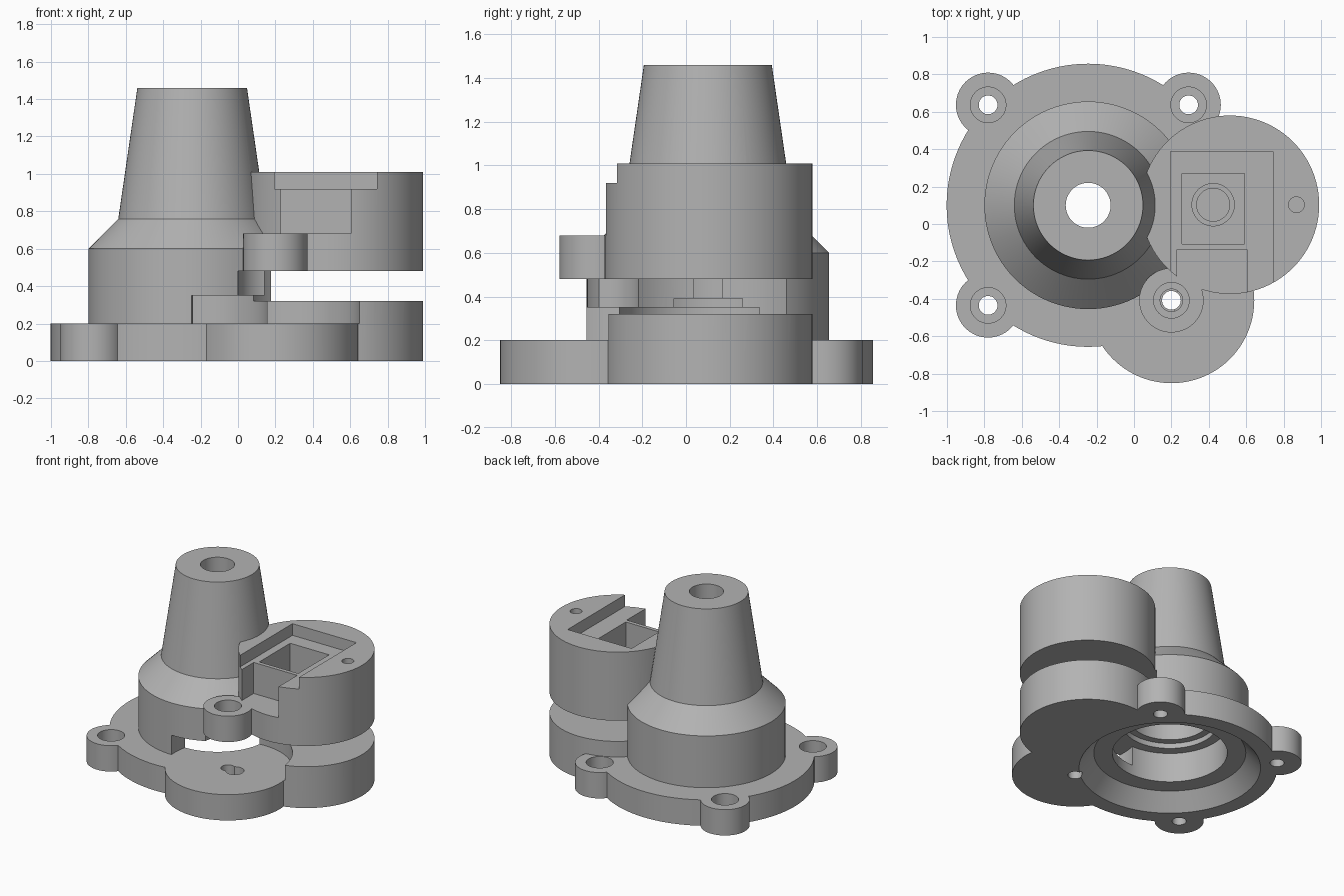
import bpy
import bmesh
import math

SEGMENTS = 96
MAIN = (-0.245, 0.1)      # axis of the tapered tower
MOTOR = (0.513, 0.103)    # axis of the motor pod
SCREW = (0.2, -0.408)     # axis of the front lobe and its lug
EARS = [(-0.78, 0.637), (0.292, 0.637), (-0.78, -0.435)]

default = bpy.data.objects.get("Cube")
if default:
    bpy.data.objects.remove(default, do_unlink=True)

grey = bpy.data.materials.new("plain grey")
grey.use_nodes = True
COLOUR = (0.45, 0.45, 0.45, 1)
grey.diffuse_color = COLOUR
grey.node_tree.nodes["Principled BSDF"].inputs["Base Color"].default_value = COLOUR


def finish(name, bm):
    """Turn a bmesh into an object with the shared material."""
    bmesh.ops.recalc_face_normals(bm, faces=bm.faces)
    mesh = bpy.data.meshes.new(name)
    bm.to_mesh(mesh)
    bm.free()
    mesh.materials.append(grey)
    obj = bpy.data.objects.new(name, mesh)
    bpy.context.collection.objects.link(obj)
    return obj


def turned(name, centre, profile):
    """Solid of revolution from (radius, height) pairs, capped at both ends."""
    bm = bmesh.new()
    rings = []
    for r, z in profile:
        angles = [2 * math.pi * i / SEGMENTS for i in range(SEGMENTS)]
        rings.append([bm.verts.new((centre[0] + r * math.cos(a),
                                    centre[1] + r * math.sin(a), z)) for a in angles])
    for low, high in zip(rings, rings[1:]):
        for i in range(SEGMENTS):
            j = (i + 1) % SEGMENTS
            bm.faces.new((low[i], low[j], high[j], high[i]))
    bm.faces.new(rings[0][::-1])
    bm.faces.new(rings[-1])
    return finish(name, bm)


def cylinder(name, centre, r, z0, z1):
    return turned(name, centre, [(r, z0), (r, z1)])


def box(name, x, y, z):
    bm = bmesh.new()
    bmesh.ops.create_cube(bm, size=1)
    for v in bm.verts:
        for axis, (low, high) in enumerate((x, y, z)):
            v.co[axis] = low if v.co[axis] < 0 else high
    return finish(name, bm)


def combine(target, tool, operation):
    """Boolean the tool into the target, then remove the tool."""
    tool.hide_render = True
    mod = target.modifiers.new(tool.name, 'BOOLEAN')
    mod.operation = operation
    mod.solver = 'EXACT'
    mod.object = tool
    bpy.context.view_layer.objects.active = target
    bpy.ops.object.modifier_apply(modifier=mod.name)
    bpy.data.objects.remove(tool, do_unlink=True)


# Tower with shoulder and taper
housing = turned("gear_housing", MAIN, [(0.555, 0), (0.555, 0.6), (0.395, 0.76), (0.293, 1.46)])

# Flange, ears, front lobe and motor base
combine(housing, cylinder("flange", MAIN, 0.757, 0, 0.2), 'UNION')
for spot in EARS:
    combine(housing, cylinder("ear", spot, 0.172, 0, 0.2), 'UNION')
combine(housing, cylinder("front_lobe", SCREW, 0.443, 0, 0.2), 'UNION')
combine(housing, cylinder("motor_base", MOTOR, 0.477, 0, 0.32), 'UNION')

# Clearances for the front lobe, the lug and the slot below the pod
combine(housing, cylinder("lobe_clearance", SCREW, 0.452, 0.2, 0.35), 'DIFFERENCE')
combine(housing, cylinder("lug_clearance", SCREW, 0.2, 0.3, 0.48), 'DIFFERENCE')
combine(housing, cylinder("motor_slot", MOTOR, 0.49, 0.32, 0.48), 'DIFFERENCE')

# Motor pod and screw lug
combine(housing, cylinder("motor_pod", MOTOR, 0.477, 0.48, 1.01), 'UNION')
combine(housing, cylinder("screw_lug", SCREW, 0.172, 0.48, 0.68), 'UNION')

# Stepped bearing pocket, shaft bore and conical rim underneath
combine(housing, turned("bearing_pocket", MAIN, [
    (0.665, -0.03), (0.535, 0.12), (0.405, 0.12), (0.405, 0.35), (0.333, 0.35),
    (0.333, 0.39), (0.28, 0.39), (0.28, 0.6), (0.12, 0.6), (0.12, 1.6)]), 'DIFFERENCE')

# Recess, square pocket and front notch of the motor pod
combine(housing, box("top_recess", (0.195, 0.742), (-0.6, 0.387), (0.92, 1.1)), 'DIFFERENCE')
combine(housing, box("square_pocket", (0.257, 0.59), (-0.107, 0.27), (0.6, 1)), 'DIFFERENCE')
combine(housing, box("front_notch", (0.23, 0.603), (-0.6, -0.137), (0.68, 1)), 'DIFFERENCE')
combine(housing, turned("motor_shaft_hole", (0.423, 0.103), [
    (0.088, 0.4), (0.088, 0.56), (0.113, 0.56), (0.113, 0.7)]), 'DIFFERENCE')
combine(housing, cylinder("wire_hole", (0.868, 0.103), 0.042, 0.8, 1.1), 'DIFFERENCE')

# Counterbored screw holes
for spot in EARS:
    combine(housing, turned("screw_hole", spot, [
        (0.05, -0.1), (0.05, 0.1), (0.095, 0.1), (0.095, 0.3)]), 'DIFFERENCE')
combine(housing, turned("lug_hole", SCREW, [
    (0.06, 0.4), (0.06, 0.58), (0.095, 0.58), (0.095, 0.8)]), 'DIFFERENCE')
combine(housing, cylinder("lobe_hole", SCREW, 0.05, -0.1, 0.3), 'DIFFERENCE')
combine(housing, cylinder("lobe_pocket", (0.265, -0.418), 0.065, 0.12, 0.3), 'DIFFERENCE')

# Smooth round walls, crisp edges
bpy.ops.object.select_all(action='DESELECT')
housing.select_set(True)
bpy.context.view_layer.objects.active = housing
bpy.ops.object.shade_smooth_by_angle(angle=math.radians(20))
